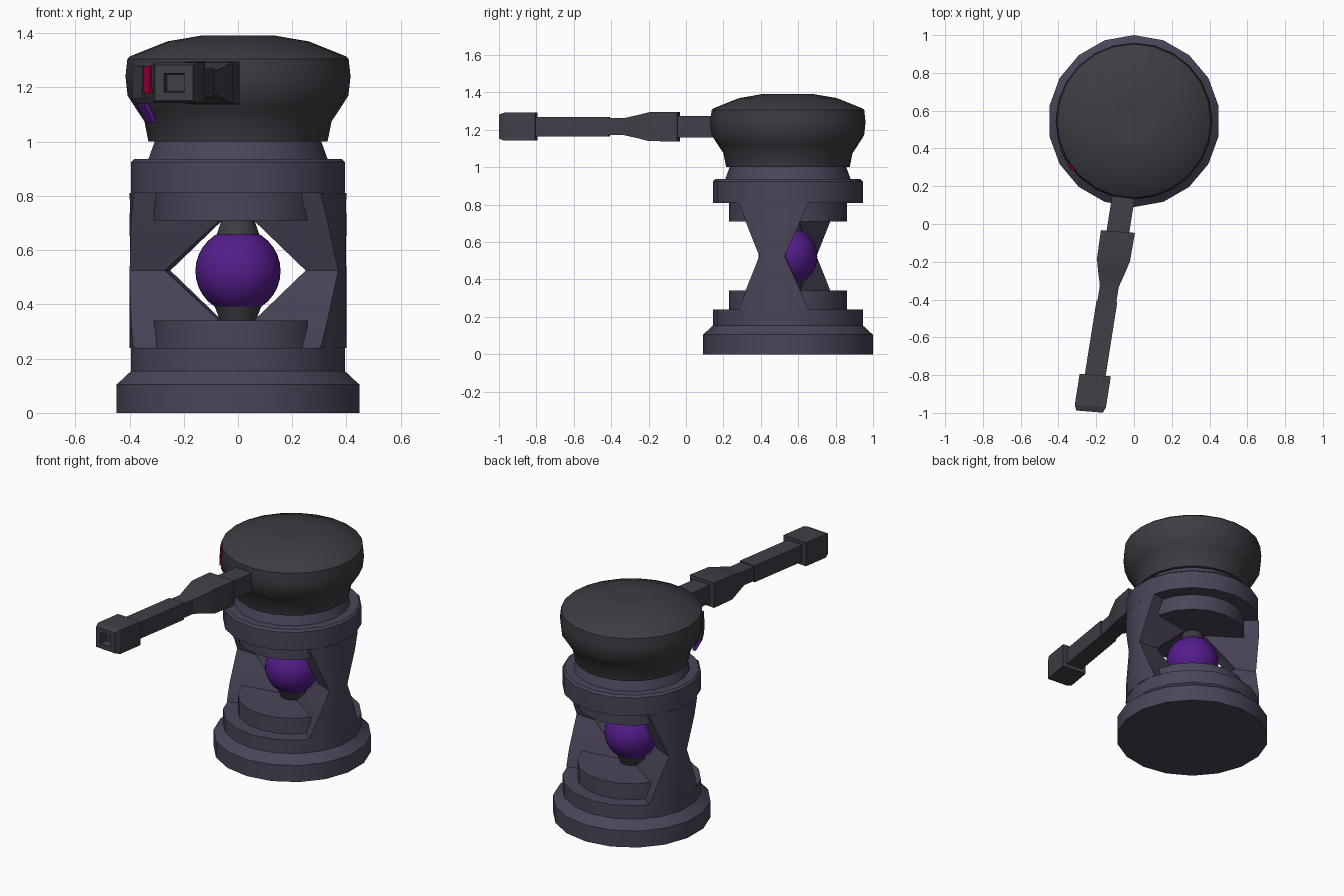
import bpy, bmesh
from math import cos, sin, pi, radians

if "Cube" in bpy.data.objects:
    bpy.data.objects.remove(bpy.data.objects["Cube"])

CY = 0.545   # body axis in y


def mat(name, r, g, b):
    m = bpy.data.materials.new(name)
    m.diffuse_color = (r, g, b, 1)
    m.use_nodes = True
    m.node_tree.nodes["Principled BSDF"].inputs["Base Color"].default_value = m.diffuse_color
    return m


STONE = mat("violet_grey", 0.068, 0.06, 0.1)
DARK = mat("dark_grey", 0.045, 0.045, 0.055)
GRIP = mat("slate", 0.05, 0.05, 0.065)
VIOLET = mat("violet", 0.09, 0.012, 0.26)
RED = mat("red", 0.3, 0.0, 0.03)


def loft(name, rings, material, angle=30):
    """Skin a stack of equal-length rings and cap both ends."""
    bm = bmesh.new()
    vs = [[bm.verts.new(p) for p in r] for r in rings]
    n = len(rings[0])
    for a, b in zip(vs, vs[1:]):
        for i in range(n):
            j = (i + 1) % n
            bm.faces.new((a[i], a[j], b[j], b[i]))
    bm.faces.new(vs[0][::-1])
    bm.faces.new(vs[-1])
    bmesh.ops.recalc_face_normals(bm, faces=bm.faces)
    me = bpy.data.meshes.new(name)
    bm.to_mesh(me)
    bm.free()
    ob = bpy.data.objects.new(name, me)
    bpy.context.collection.objects.link(ob)
    me.materials.append(material)
    bpy.ops.object.select_all(action='DESELECT')
    ob.select_set(True)
    bpy.context.view_layer.objects.active = ob
    bpy.ops.object.shade_smooth_by_angle(angle=radians(angle))
    return ob


def polar(r, a, z):
    return (r * cos(a), CY + r * sin(a), z)


def lathe(name, profile, n, material):
    return loft(name, [[polar(r, pi / 2 + 2 * pi * i / n, z) for i in range(n)]
                       for r, z in profile], material)


# Stepped base, inner discs, upper collar and neck
lathe("base", [(0.455, 0), (0.455, 0.105), (0.445, 0.113), (0.405, 0.15), (0.40, 0.155), (0.40, 0.24)], 18, STONE)
lathe("lower_disc", [(0.315, 0.2), (0.315, 0.34)], 18, STONE)
lathe("upper_disc", [(0.315, 0.71), (0.315, 0.85)], 18, STONE)
lathe("collar", [(0.40, 0.81), (0.40, 0.925), (0.388, 0.937), (0.335, 0.937), (0.312, 1.0)], 18, STONE)

# Two hourglass pillars, wide at the ends, with wedge-shaped inner sides
for side, centre in (("right", -12.5), ("left", 167.5)):
    rings = []
    for z, half, inner in ((0.24, 28, 0.06), (0.34, 22, 0.07), (0.525, 10, 0.27),
                           (0.71, 22, 0.07), (0.81, 28, 0.06)):
        steps = [radians(centre + half * (k / 3 - 1)) for k in range(7)]
        rings.append([polar(0.40, a, z) for a in steps] +
                     [polar(inner, a, z) for a in reversed(steps)])
    loft("pillar_" + side, rings, STONE)

# Glowing orb with its two sockets
bpy.ops.mesh.primitive_uv_sphere_add(segments=32, ring_count=16, radius=0.157, location=(0, CY, 0.523))
orb = bpy.context.object
orb.name = "orb"
orb.data.materials.append(VIOLET)
bpy.ops.object.shade_smooth()
lathe("lower_socket", [(0.065, 0.335), (0.09, 0.40)], 18, DARK)
lathe("upper_socket", [(0.082, 0.65), (0.06, 0.715)], 18, DARK)

# Rounded head with domed lid
lathe("head", [(0.33, 1.0), (0.345, 1.075), (0.375, 1.12), (0.407, 1.17), (0.415, 1.24),
               (0.408, 1.305), (0.398, 1.315), (0.26, 1.37), (0.13, 1.392), (0.12, 1.392)], 24, DARK)


# Slanted handle: sections given as (y, width, height)
def bar(name, sections):
    rings = []
    for y, w, h in sections:
        x = -0.085 + 0.158 * (y + 0.04)
        rings.append([(x + sx * w / 2, y - sx * w * 0.04, 1.217 + sz * h / 2)
                      for sx, sz in ((-1, -1), (1, -1), (1, 1), (-1, 1))])
    return loft(name, rings, GRIP, 15)


bar("handle_root", [(0.20, 0.12, 0.115), (-0.06, 0.12, 0.115)])
bar("handle_guard", [(-0.04, 0.18, 0.158), (-0.19, 0.175, 0.155), (-0.25, 0.145, 0.125),
                     (-0.33, 0.10, 0.09), (-0.43, 0.10, 0.09)])
bar("handle_shaft", [(-0.41, 0.11, 0.105), (-0.82, 0.11, 0.105)])
bar("handle_pommel", [(-0.80, 0.165, 0.15), (-0.965, 0.165, 0.15), (-0.993, 0.14, 0.13),
                      (-0.993, 0.075, 0.07), (-0.95, 0.065, 0.06)])


# Small fittings on the front-left of the head
def patch(name, a0, a1, low, high, material):
    """Curved plate; low and high are (radius, z)."""
    rings = []
    for a in (a0, (a0 + a1) / 2, a1):
        t = radians(a)
        rings.append([polar(low[0] - 0.02, t, low[1]), polar(low[0], t, low[1]),
                      polar(high[0], t, high[1]), polar(high[0] - 0.02, t, high[1])])
    return loft(name, rings, material)


patch("side_plate", 200, 212, (0.417, 1.16), (0.415, 1.28), DARK)
patch("red_inlay", 213, 219, (0.419, 1.18), (0.417, 1.28), RED)
patch("violet_inlay", 205, 213, (0.375, 1.07), (0.412, 1.14), VIOLET)
